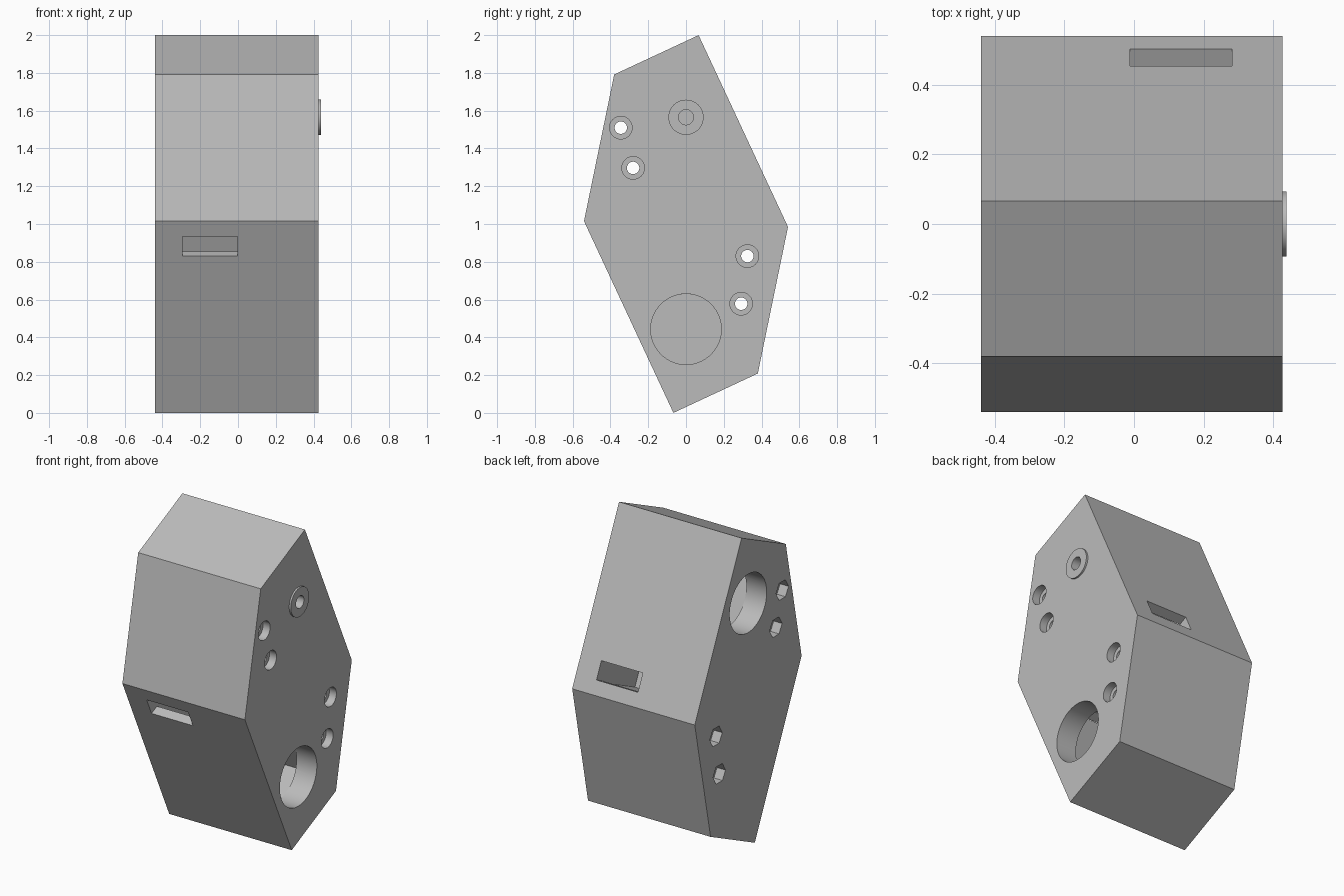
import bpy, bmesh
from math import radians, pi
from mathutils import Matrix, Vector

cube = bpy.data.objects.get("Cube")
if cube:
    bpy.data.objects.remove(cube, do_unlink=True)

grey = bpy.data.materials.new("light_grey")
grey.use_nodes = True
colour = (0.5, 0.5, 0.5, 1)
grey.diffuse_color = colour
grey.node_tree.nodes["Principled BSDF"].inputs["Base Color"].default_value = colour

MID = -0.0065                      # middle of the case across x
HALF = 0.4335                      # half the case width
TILT = Matrix.Rotation(radians(25), 4, "X")
CENTRE = Vector((MID, 0, 1))


def make(name, bm):
    bmesh.ops.recalc_face_normals(bm, faces=bm.faces)
    mesh = bpy.data.meshes.new(name)
    bm.to_mesh(mesh)
    bm.free()
    mesh.materials.append(grey)
    obj = bpy.data.objects.new(name, mesh)
    bpy.context.collection.objects.link(obj)
    return obj


def prism(name, outline, x0, x1, side=1):
    """Extrude a tilted outline along x; side -1 turns it about the centre."""
    bm = bmesh.new()
    verts = [bm.verts.new(CENTRE + TILT @ Vector((x0, u, w)) * side) for u, w in outline]
    face = bm.faces.new(verts)
    new = bmesh.ops.extrude_face_region(bm, geom=[face])["geom"]
    shift = Vector(((x1 - x0) * side, 0, 0))
    bmesh.ops.translate(bm, verts=[v for v in new if isinstance(v, bmesh.types.BMVert)], vec=shift)
    return make(name, bm)


def box(name, x0, x1, u0, u1, w0, w1, side):
    return prism(name, [(u0, w0), (u1, w0), (u1, w1), (u0, w1)], x0, x1, side)


def rod(name, x0, x1, y, z, radius, sides=48):
    """Cylinder along x with a vertex pointing up."""
    bm = bmesh.new()
    bmesh.ops.create_cone(bm, cap_ends=True, segments=sides, radius1=radius, radius2=radius,
                          depth=abs(x1 - x0))
    place = Matrix.Translation(((x0 + x1) / 2, y, z)) @ Matrix.Rotation(pi / 2, 4, "Y") \
        @ Matrix.Rotation(pi / 2 if sides > 6 else 0, 4, "Z")
    bmesh.ops.transform(bm, matrix=place, verts=bm.verts)
    return make(name, bm)


def combine(target, tool, operation="DIFFERENCE"):
    tool.hide_render = True
    mod = target.modifiers.new(tool.name, "BOOLEAN")
    mod.operation, mod.solver, mod.object = operation, "EXACT", tool
    bpy.context.view_layer.objects.active = target
    bpy.ops.object.modifier_apply(modifier=mod.name)
    bpy.data.objects.remove(tool, do_unlink=True)


# Case: tilted block with two opposite corners sliced off
half_outline = [(0.483, 0.878), (0.483, -0.242), (0.01, -0.878)]
outline = half_outline + [(-u, -w) for u, w in half_outline]
case = prism("case", outline, -HALF, HALF)
right, left = MID + HALF, MID - HALF

# Raised washer with a blind hole
combine(case, rod("washer", right - 0.05, right + 0.0115, 0, 1.565, 0.093), "UNION")
combine(case, rod("washer_hole", right - 0.09, right + 0.1, 0, 1.565, 0.04))

# Two inner chambers, each with a round opening and a narrow slot
for side in (1, -1):
    combine(case, box("chamber", -0.29, 0.29, -0.423, -0.046, -0.692, 0.165, side))
    combine(case, box("slot", -0.288, 0.005, -0.6, -0.4, 0.037, 0.153, side))
    combine(case, rod("opening", MID + side * 0.25, MID + side * 0.6, 0, 1 - side * 0.557, 0.187, 64))

# Bolt holes with round recesses on one side and hexagonal ones on the other
for y, z in [(-0.345, 1.51), (-0.28, 1.297), (0.325, 0.83), (0.292, 0.578)]:
    combine(case, rod("bolt_hole", left - 0.1, right + 0.1, y, z, 0.033, 32))
    combine(case, rod("bolt_recess", right - 0.05, right + 0.1, y, z, 0.06, 32))
    combine(case, rod("nut_recess", left - 0.1, left + 0.06, y, z, 0.063, 6))

bpy.ops.object.select_all(action="DESELECT")
case.select_set(True)
bpy.context.view_layer.objects.active = case
bpy.ops.object.shade_smooth_by_angle(angle=radians(30))
